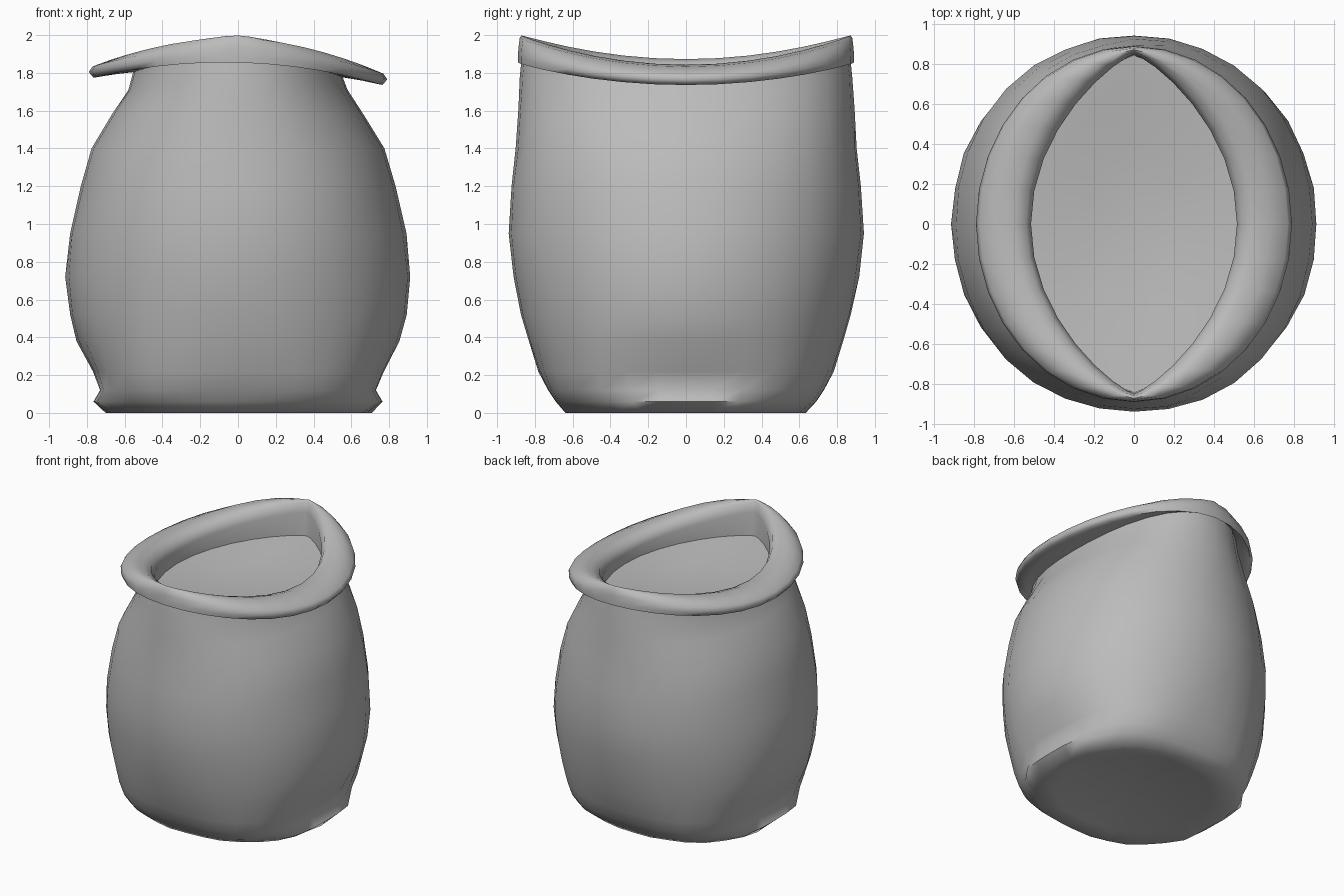
import bpy, bmesh, random
from math import sin, cos, pi, radians

cube = bpy.data.objects.get("Cube")
if cube:
    bpy.data.objects.remove(cube, do_unlink=True)
random.seed(4)
SEGMENTS = 32

cloth = bpy.data.materials.new("grey cloth")
cloth.use_nodes = True
grey = (0.5, 0.5, 0.5, 1)
cloth.diffuse_color = grey
cloth.node_tree.nodes["Principled BSDF"].inputs["Base Color"].default_value = grey


def ring(bm, z, rx, ry, lift=0, point=1, full=0, wobble=0, fold=0):
    """Ring that can rise at front and back, pinch to a lens, fill its diagonals and bulge at the sides."""
    verts = []
    for i in range(SEGMENTS):
        t = 2 * pi * i / SEGMENTS
        c, s = cos(t), sin(t)
        side = 1 if c > 0 else -1
        x = side * rx * abs(c) ** point
        if abs(s) < 0.45:
            x += side * fold
        k = 1 + full * sin(2 * t) ** 2 + random.uniform(-wobble, wobble)
        height = z + lift * s * s
        if z > 1.74:
            height -= 0.025 * x
        verts.append(bm.verts.new((x * k, ry * s * k, height)))
    return verts


def loft(name, levels, close_start=None, close_end=None, angle=60):
    bm = bmesh.new()
    rings = [ring(bm, *level) for level in levels]
    for a, b in zip(rings, rings[1:]):
        for i in range(SEGMENTS):
            j = (i + 1) % SEGMENTS
            bm.faces.new((a[i], a[j], b[j], b[i]))
    for height, edge in ((close_start, rings[0]), (close_end, rings[-1])):
        if height is not None:
            mid = bm.verts.new((0, 0, height))
            for i in range(SEGMENTS):
                bm.faces.new((edge[i], edge[(i + 1) % SEGMENTS], mid))
    bmesh.ops.recalc_face_normals(bm, faces=bm.faces)
    mesh = bpy.data.meshes.new(name)
    bm.to_mesh(mesh)
    bm.free()
    obj = bpy.data.objects.new(name, mesh)
    bpy.context.collection.objects.link(obj)
    mesh.materials.append(cloth)
    bpy.ops.object.select_all(action="DESELECT")
    obj.select_set(True)
    bpy.context.view_layer.objects.active = obj
    bpy.ops.object.shade_smooth_by_angle(angle=radians(angle))
    return obj


# Bulging cloth body with crumpled base and folded bottom corners
loft("sack_body", [
    (0.05, 0.35, 0.33, 0, 1, 0, 0.1),
    (0.015, 0.56, 0.52, 0, 1, 0.02, 0.05),
    (0.0, 0.68, 0.64, 0, 1, 0.05, 0.015, 0.02),
    (0.06, 0.715, 0.69, 0, 1, 0.1, 0, 0.05),
    (0.12, 0.73, 0.73, 0, 1, 0.11),
    (0.22, 0.78, 0.78, 0, 1, 0.08, 0.004, -0.01),
    (0.38, 0.855, 0.835, 0, 1, 0.04, 0.005),
    (0.52, 0.89, 0.875, 0, 1, 0.025, 0.005),
    (0.72, 0.912, 0.915, 0, 1, 0.015, 0.004),
    (0.95, 0.89, 0.94, 0, 1, 0.015, 0.004),
    (1.2, 0.835, 0.925, 0, 1, 0.02, 0.004),
    (1.4, 0.775, 0.905, 0, 1, 0.025, 0.004),
    (1.58, 0.665, 0.89, 0.03, 1, 0.02, 0.004),
    (1.71, 0.58, 0.88, 0.07, 1, 0.02),
    (1.79, 0.555, 0.87, 0.09, 1, 0.02),
], close_start=0.06)

# Rolled lip, from the neck over the crest and down inside
loft("rolled_lip", [
    (1.79, 0.555, 0.87, 0.09, 1, 0.02),
    (1.775, 0.66, 0.88, 0.09),
    (1.755, 0.765, 0.89, 0.1),
    (1.785, 0.79, 0.89, 0.1),
    (1.815, 0.77, 0.887, 0.12),
    (1.85, 0.68, 0.88, 0.135, 1.1),
    (1.858, 0.6, 0.872, 0.14, 1.35),
    (1.84, 0.54, 0.86, 0.145, 1.55),
    (1.79, 0.515, 0.85, 0.12, 1.65),
    (1.6, 0.53, 0.84, 0.05, 1.5),
], angle=75)

# Gently dished contents filling the opening
loft("sack_contents", [
    (1.7, 0.55, 0.85, 0.03, 1.45),
    (1.69, 0.42, 0.66, 0.02, 1.3, 0, 0.02),
    (1.665, 0.24, 0.4, 0.01, 1.1, 0, 0.03),
], close_end=1.65)
